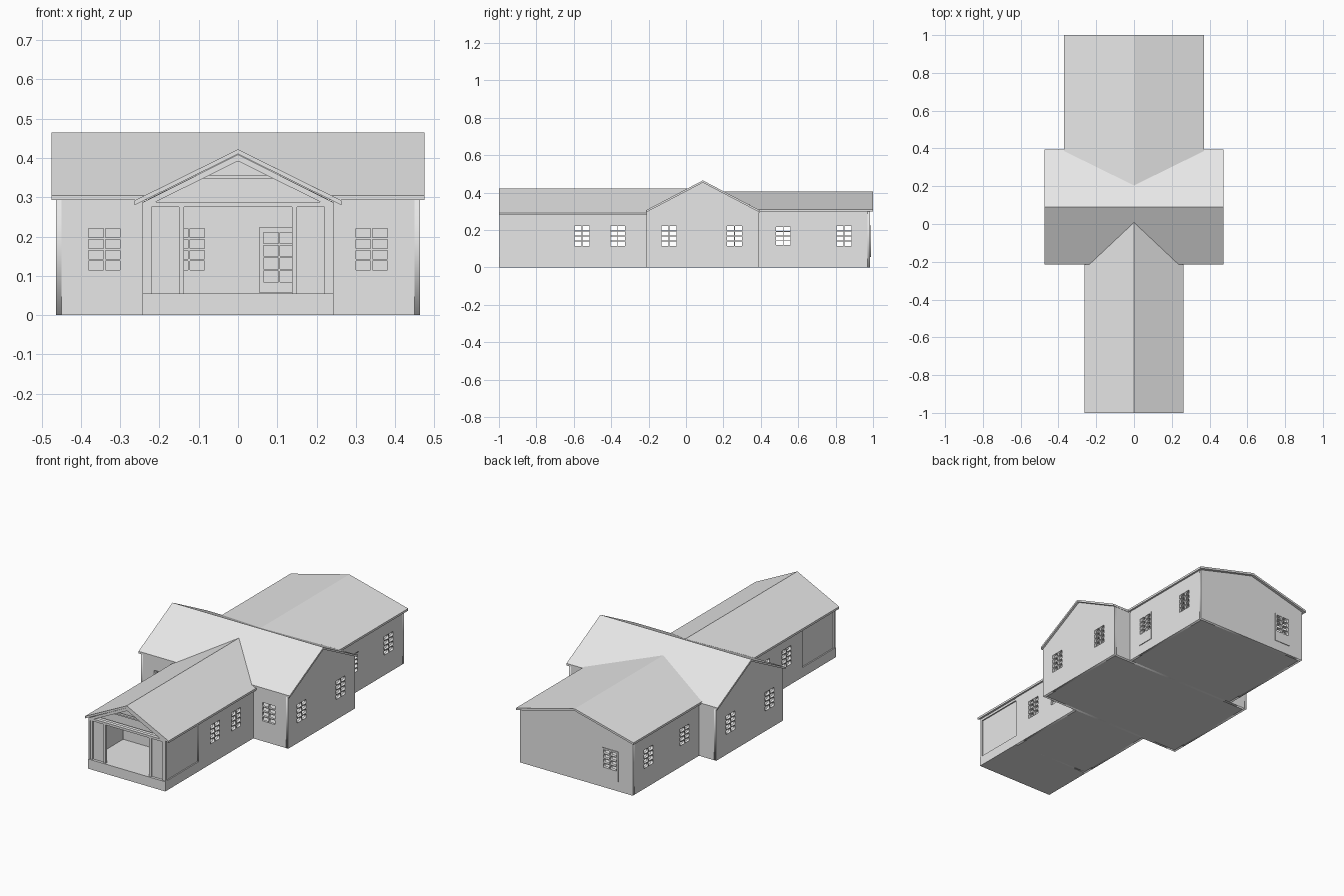
import bpy, bmesh
from mathutils import Matrix

if "Cube" in bpy.data.objects:
    bpy.data.objects.remove(bpy.data.objects["Cube"])

GREY = (0.8, 0.8, 0.8, 1)
mat = bpy.data.materials.new("light grey")
mat.use_nodes = True
mat.diffuse_color = GREY
mat.node_tree.nodes["Principled BSDF"].inputs["Base Color"].default_value = GREY

T = 0.014          # wall thickness
ROOF_T = 0.012     # roof thickness


def add(name, mesh):
    obj = bpy.data.objects.new(name, mesh)
    bpy.context.collection.objects.link(obj)
    mesh.materials.clear()
    mesh.materials.append(mat)
    return obj


def box(name, x0, x1, y0, y1, z0, z1):
    bm = bmesh.new()
    bmesh.ops.create_cube(bm, size=1)
    for v in bm.verts:
        v.co = ((x0 + x1) / 2 + v.co.x * (x1 - x0),
                (y0 + y1) / 2 + v.co.y * (y1 - y0),
                (z0 + z1) / 2 + v.co.z * (z1 - z0))
    mesh = bpy.data.meshes.new(name)
    bm.to_mesh(mesh)
    bm.free()
    return add(name, mesh)


def rect(a0, a1, z0, z1):
    return [(a0, z0), (a1, z0), (a1, z1), (a0, z1)]


def gable(a0, a1, eave, apex, z0=0):
    return [(a0, z0), (a1, z0), (a1, eave), ((a0 + a1) / 2, apex), (a0, eave)]


def window(centre, z0=0.115, z1=0.22, w=0.08, cols=2, rows=4, bar=0.005):
    """Panes of one window, as holes between glazing bars."""
    pw, ph = (w - bar * (cols - 1)) / cols, (z1 - z0 - bar * (rows - 1)) / rows
    panes = []
    for c in range(cols):
        for r in range(rows):
            a, z = centre - w / 2 + c * (pw + bar), z0 + r * (ph + bar)
            panes.append(rect(a, a + pw, z, z + ph))
    return panes


def panel(name, axis, pos, outline, holes=(), t=T):
    """Flat upright panel with holes, centred at pos along its normal axis."""
    curve = bpy.data.curves.new(name, "CURVE")
    curve.dimensions, curve.fill_mode, curve.extrude = "2D", "BOTH", t / 2
    for loop in [outline, *holes]:
        spline = curve.splines.new("POLY")
        spline.points.add(len(loop) - 1)
        for p, (a, z) in zip(spline.points, loop):
            p.co = (a, z, 0, 1)
        spline.use_cyclic_u = True
    temp = bpy.data.objects.new("temp", curve)
    bpy.context.collection.objects.link(temp)
    graph = bpy.context.evaluated_depsgraph_get()
    mesh = bpy.data.meshes.new_from_object(temp.evaluated_get(graph))
    bpy.data.objects.remove(temp)
    if axis == "x":
        m = Matrix(((0, 0, 1, pos), (1, 0, 0, 0), (0, 1, 0, 0), (0, 0, 0, 1)))
    else:
        m = Matrix(((1, 0, 0, 0), (0, 0, -1, pos), (0, 1, 0, 0), (0, 0, 0, 1)))
    mesh.transform(m)
    mesh.name = name
    return add(name, mesh)


def roof(name, points):
    """Sloping slab whose top follows the points."""
    bm = bmesh.new()
    top = bm.faces.new([bm.verts.new(p) for p in points])
    top.normal_update()
    if top.normal.z < 0:
        top.normal_flip()
    ext = bmesh.ops.extrude_face_region(bm, geom=[top], use_keep_orig=True)
    for v in ext["geom"]:
        if isinstance(v, bmesh.types.BMVert):
            v.co.z -= ROOF_T
    bmesh.ops.recalc_face_normals(bm, faces=bm.faces)
    mesh = bpy.data.meshes.new(name)
    bm.to_mesh(mesh)
    bm.free()
    return add(name, mesh)


SIDES = (("left", 1), ("right", -1))

# Foundations
box("porch_base", -0.243, 0.243, -1, -0.70, 0, 0.055)
box("front_floor", -0.229, 0.229, -0.70, -0.21, 0, 0.05)
box("middle_floor", -0.449, 0.449, -0.196, 0.376, 0, 0.05)
box("back_floor", -0.341, 0.341, 0.39, 0.971, 0, 0.05)

# Middle block front and back walls
panel("middle_front_wall", "y", -0.21 + T / 2, rect(-0.449, 0.449, 0, 0.298),
      window(-0.34) + window(0.34))
panel("middle_back_wall", "y", 0.39 - T / 2, rect(-0.449, 0.449, 0, 0.298))

# Porch wall with a window and a glazed door
door_panes = window(0.105, 0.085, 0.21)
panel("porch_wall", "y", -0.70 + T / 2, gable(-0.229, 0.229, 0.295, 0.408),
      window(-0.125) + door_panes)
panel("porch_door", "y", -0.703, rect(0.055, 0.155, 0.056, 0.225), door_panes, 0.006)

# Back gable with a glazed door
door_panes = window(-0.215, 0.115, 0.215)
panel("back_gable_wall", "y", 0.985 - T / 2, gable(-0.355, 0.355, 0.3, 0.394), door_panes)
panel("back_door", "y", 0.987, rect(-0.265, -0.165, 0.055, 0.225), door_panes, 0.004)

# Side walls, mirrored
for side, s in SIDES:
    panel(side + "_middle_gable_wall", "x", s * (0.463 - T / 2),
          gable(-0.21, 0.39, 0.297, 0.455), window(-0.09) + window(0.26))
    panel(side + "_front_wing_wall", "x", s * (0.243 - T / 2),
          rect(-0.70, -0.21, 0, 0.29), window(-0.555) + window(-0.365))
    panel(side + "_back_wing_wall", "x", s * (0.355 - T / 2),
          rect(0.39, 0.985 - T, 0, 0.302),
          window(0.52, 0.12, 0.215) + window(0.845))
panel("left_side_door", "x", 0.357, rect(0.47, 0.57, 0.055, 0.225),
      window(0.52, 0.12, 0.215), 0.004)

# Roofs: front wing, back wing and middle
for side, s in SIDES:
    roof(side + "_front_roof", [(0, -1, 0.422), (s * 0.263, -1, 0.292),
                                (s * 0.263, -0.21, 0.292),
                                (s * 0.237, -0.21, 0.305), (0, 0.008, 0.422)])
    roof(side + "_back_roof", [(0, 1, 0.405), (s * 0.37, 1, 0.31),
                               (s * 0.37, 0.386, 0.31), (0, 0.204, 0.405)])
for part, y in (("front", -0.215), ("back", 0.395)):
    roof("middle_roof_" + part, [(-0.475, 0.09, 0.465), (0.475, 0.09, 0.465),
                                 (0.475, y, 0.305), (-0.475, y, 0.305)])

# Porch posts, side screens, front screens and beams
for side, s in SIDES:
    def post(name, a, b, y0, y1, z0=0.055, z1=0.275):
        box(side + name, min(s * a, s * b), max(s * a, s * b), y0, y1, z0, z1)
    post("_corner_post", 0.232, 0.243, -0.996, -0.985)
    post("_corner_post_inner", 0.220, 0.232, -0.993, -0.980)
    post("_inner_post", 0.137, 0.150, -0.993, -0.980)
    post("_front_screen", 0.150, 0.220, -0.985, -0.982)
    post("_side_screen", 0.232, 0.236, -0.985, -0.70)
    post("_side_beam", 0.220, 0.243, -0.975, -0.70, 0.275, 0.288)
box("front_beam", -0.243, 0.243, -0.996, -0.975, 0.275, 0.288)
box("porch_ceiling", -0.22, 0.22, -0.975, -0.70, 0.277, 0.283)

# Pediment: recessed panel, rake boards and collar beam
panel("pediment_panel", "y", -0.955, [(-0.23, 0.288), (0.23, 0.288), (0, 0.405)], t=0.01)
panel("pediment_rake_boards", "y", -0.990,
      [(-0.24, 0.288), (-0.21, 0.288), (0, 0.392), (0.21, 0.288),
       (0.24, 0.288), (0, 0.409)], t=0.012)
box("pediment_collar", -0.115, 0.115, -0.990, -0.975, 0.348, 0.356)
